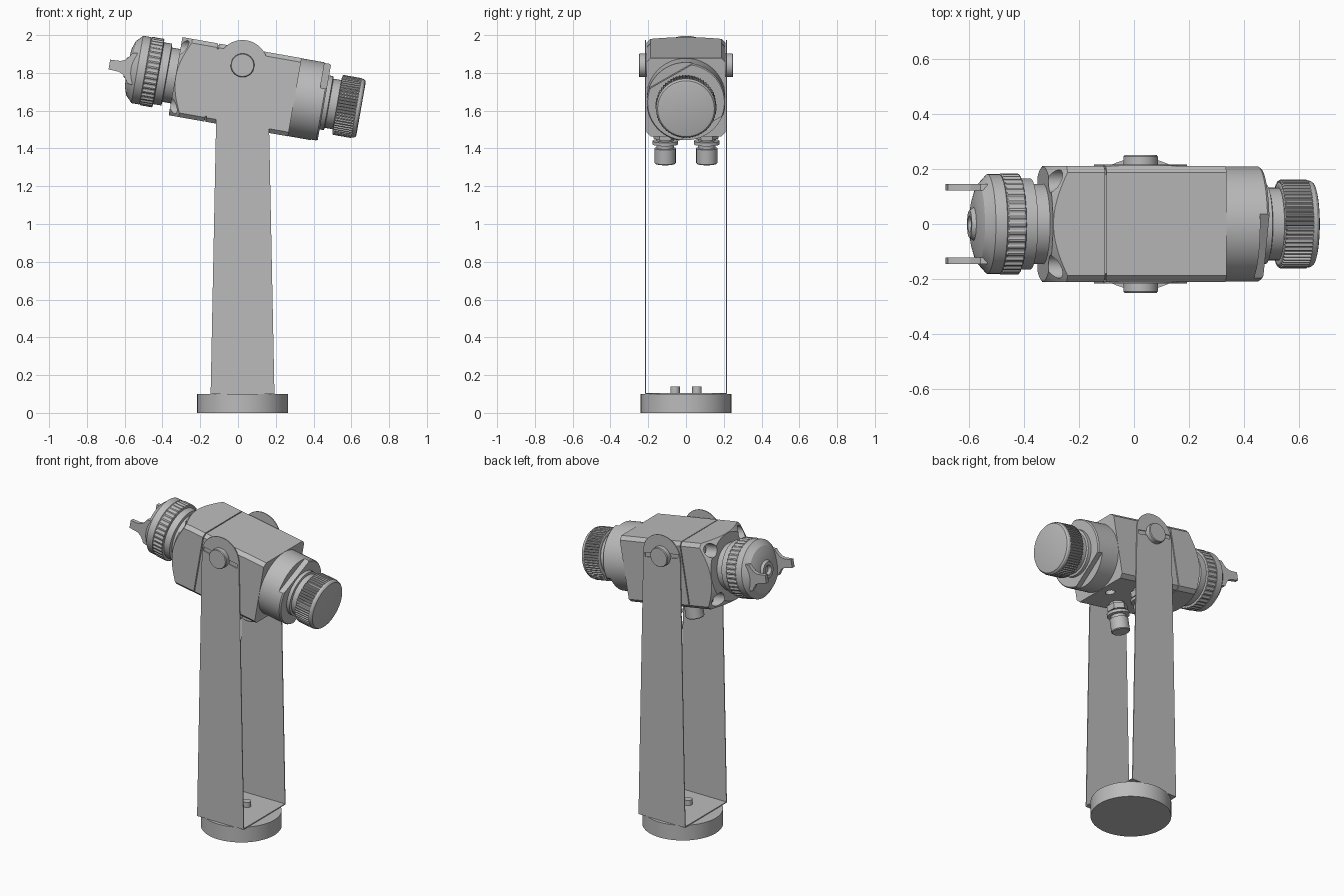
import bpy, bmesh
from math import radians, pi, sin, cos, atan2, sqrt
from mathutils import Matrix, Vector

if "Cube" in bpy.data.objects:
    bpy.data.objects.remove(bpy.data.objects["Cube"])

grey = bpy.data.materials.new("satin_grey")
grey.use_nodes = True
grey.diffuse_color = (0.5, 0.5, 0.5, 1)
grey.node_tree.nodes["Principled BSDF"].inputs["Base Color"].default_value = (0.5, 0.5, 0.5, 1)

CX, AXIS_Z, PIVOT_Z = 0.024, 1.72, 1.84
HEAD = Matrix.Translation((CX, 0, AXIS_Z)) @ Matrix.Rotation(radians(10), 4, 'Y')
UP = Matrix.Rotation(radians(-90), 4, 'Y')
SIDE = Matrix.Rotation(radians(90), 4, 'Z')
MOVE = Matrix.Translation


def finish(name, bm, matrix):
    bmesh.ops.recalc_face_normals(bm, faces=bm.faces[:])
    mesh = bpy.data.meshes.new(name)
    bm.to_mesh(mesh)
    bm.free()
    mesh.transform(matrix)
    mesh.materials.append(grey)
    obj = bpy.data.objects.new(name, mesh)
    bpy.context.collection.objects.link(obj)
    return obj


def lathe(name, profile, matrix=HEAD, segs=64, teeth=0, depth=0.0):
    """Turn (position, radius) pairs around the x axis, optionally with grooves."""
    bm = bmesh.new()
    segs = teeth * 4 if teeth else segs
    rings = []
    for a, r in profile:
        ring = []
        for i in range(segs):
            rr = r - (depth if teeth and i % 4 > 1 else 0)
            t = 2 * pi * i / segs
            ring.append(bm.verts.new((a, rr * cos(t), rr * sin(t))))
        rings.append(ring)
    for low, high in zip(rings, rings[1:]):
        for i in range(segs):
            j = (i + 1) % segs
            bm.faces.new((low[i], low[j], high[j], high[i]))
    bm.faces.new(rings[0])
    bm.faces.new(rings[-1])
    return finish(name, bm, matrix)


def prism(name, outline, y0, y1, matrix=HEAD):
    """Extrude an x-z outline along y."""
    bm = bmesh.new()
    face = bm.faces.new([bm.verts.new((x, y0, z)) for x, z in outline])
    new = bmesh.ops.extrude_face_region(bm, geom=[face])["geom"]
    bmesh.ops.translate(bm, vec=(0, y1 - y0, 0),
                        verts=[v for v in new if isinstance(v, bmesh.types.BMVert)])
    return finish(name, bm, matrix)


def box(name, size, centre, matrix=HEAD, bevel_x=0.0):
    bm = bmesh.new()
    bmesh.ops.create_cube(bm, size=1, matrix=MOVE(centre) @ Matrix.Diagonal((*size, 1)))
    if bevel_x:
        along = [e for e in bm.edges if abs((e.verts[0].co - e.verts[1].co).x) > 1e-4]
        bmesh.ops.bevel(bm, geom=along, offset=bevel_x, segments=1, affect='EDGES')
    return finish(name, bm, matrix)


def cut(obj, cutter, operation='DIFFERENCE'):
    mod = obj.modifiers.new("cut", 'BOOLEAN')
    mod.operation, mod.object, mod.solver = operation, cutter, 'EXACT'
    deps = bpy.context.evaluated_depsgraph_get()
    mesh = bpy.data.meshes.new_from_object(obj.evaluated_get(deps))
    obj.modifiers.clear()
    obj.data = mesh
    bpy.data.objects.remove(cutter)


# Round foot, bracket floor and floor bolts
lathe("base_disc", [(0, 0.24), (0.1, 0.24)], MOVE((CX, 0, 0)) @ UP)
box("bracket_floor", (0.338, 0.43, 0.006), (CX, 0, 0.103), Matrix())
for s in (-1, 1):
    lathe("floor_bolt", [(0.1, 0.025), (0.14, 0.025)], MOVE((CX, s * 0.058, 0)) @ UP, 24)

# Tapered side plates with round ears, a tilted slot and a pivot pin
ear = [(CX + 0.134 * cos(pi * i / 32), PIVOT_Z + 0.134 * sin(pi * i / 32)) for i in range(33)]
outline = ear + [(CX - 0.169, 0.1), (CX + 0.169, 0.1)]
for s, side in ((-1, "right"), (1, "left")):
    plate = prism(side + "_plate", outline, s * 0.2115, s * 0.217, Matrix())
    tilt = MOVE((CX, 0, PIVOT_Z)) @ Matrix.Rotation(radians(12), 4, 'Y')
    cut(plate, box("slot_cutter", (0.25, 0.03, 0.026), (0, s * 0.214, 0), tilt))
    lathe(side + "_pivot_pin", [(s * 0.2, 0.063), (s * 0.245, 0.063), (s * 0.25, 0.059)],
          MOVE((CX, 0, PIVOT_Z)) @ SIDE, 40)

# Head block in two halves with a fine seam, coned nose and corner screw wells
nose = box("head_front", (0.192, 0.42, 0.42), (-0.264, 0, 0), bevel_x=0.022)
cut(nose, lathe("cone_cutter", [(-0.36, 0.208), (-0.22, 0.4), (-0.1, 0.4)], segs=96), 'INTERSECT')
for sy in (-1, 1):
    for sz in (-1, 1):
        cut(nose, lathe("well_cutter", [(-0.5, 0.042), (-0.27, 0.042)],
                        HEAD @ MOVE((0, sy * 0.155, sz * 0.155)), 32))
        lathe("corner_screw", [(-0.29, 0.03), (-0.26, 0.03)],
              HEAD @ MOVE((0, sy * 0.155, sz * 0.155)), 6)
box("seam_core", (0.02, 0.405, 0.405), (-0.165, 0, 0), bevel_x=0.022)
rear = box("head_rear", (0.443, 0.42, 0.42), (0.0595, 0, 0), bevel_x=0.022)
cut(rear, lathe("port_cutter", [(-0.25, 0.03), (-0.17, 0.03)], HEAD @ MOVE((0.2, 0, 0)) @ UP, 32))

# Round rear cap with two wrench flats
cap = lathe("rear_cap", [(0.28, 0.209), (0.432, 0.209), (0.44, 0.203)], segs=96)
for turn in (-30, 150):
    spin = HEAD @ Matrix.Rotation(radians(-turn), 4, 'X')
    cut(cap, box("flat_cutter", (0.08, 0.5, 0.1), (0.445, 0, 0.21), spin))

# Adjuster neck and knurled knob
lathe("adjuster_neck", [(0.43, 0.145), (0.462, 0.145), (0.466, 0.132), (0.515, 0.132)])
lathe("knob_core", [(0.508, 0.146), (0.512, 0.153), (0.61, 0.153), (0.612, 0.159),
                    (0.625, 0.157), (0.634, 0.15), (0.637, 0.14)])
lathe("knob_knurl", [(0.51, 0.157), (0.515, 0.161), (0.612, 0.161)], teeth=60, depth=0.007)

# Spray nozzle: stepped collar, ribbed ring and domed air cap
lathe("nozzle_collar", [(-0.35, 0.146), (-0.405, 0.146), (-0.408, 0.166), (-0.45, 0.166),
                        (-0.453, 0.178), (-0.52, 0.178), (-0.523, 0.181), (-0.566, 0.181),
                        (-0.574, 0.172), (-0.58, 0.165), (-0.6, 0.145), (-0.615, 0.1),
                        (-0.617, 0.06), (-0.632, 0.05), (-0.632, 0.03), (-0.615, 0.02)])
lathe("nozzle_ribs", [(-0.452, 0.181), (-0.455, 0.184), (-0.516, 0.184), (-0.52, 0.181)],
      teeth=40, depth=0.005)
half = [(-0.716, 0.026), (-0.66, 0.029), (-0.635, 0.04), (-0.617, 0.062), (-0.605, 0.082), (-0.58, 0.085)]
for s, side in ((-1, "right"), (1, "left")):
    prism(side + "_air_horn", half + [(u, -v) for u, v in reversed(half)], s * 0.122, s * 0.146)

# Hose fittings under the head
for s, side in ((-1, "right"), (1, "left")):
    place = HEAD @ MOVE((0.056, s * 0.11, 0)) @ UP
    lathe(side + "_fitting", [(-0.2, 0.045), (-0.272, 0.045), (-0.274, 0.068), (-0.292, 0.068),
                              (-0.294, 0.046), (-0.312, 0.046), (-0.314, 0.056),
                              (-0.392, 0.056), (-0.397, 0.051)], place, 40)
    lathe(side + "_fitting_nut", [(-0.225, 0.062), (-0.262, 0.062)], place, 6)

# Smooth round surfaces, keep hard edges
bpy.ops.object.select_all(action='DESELECT')
for obj in bpy.context.collection.objects:
    if obj.type == 'MESH':
        obj.select_set(True)
        bpy.context.view_layer.objects.active = obj
bpy.ops.object.shade_smooth_by_angle(angle=radians(25))
